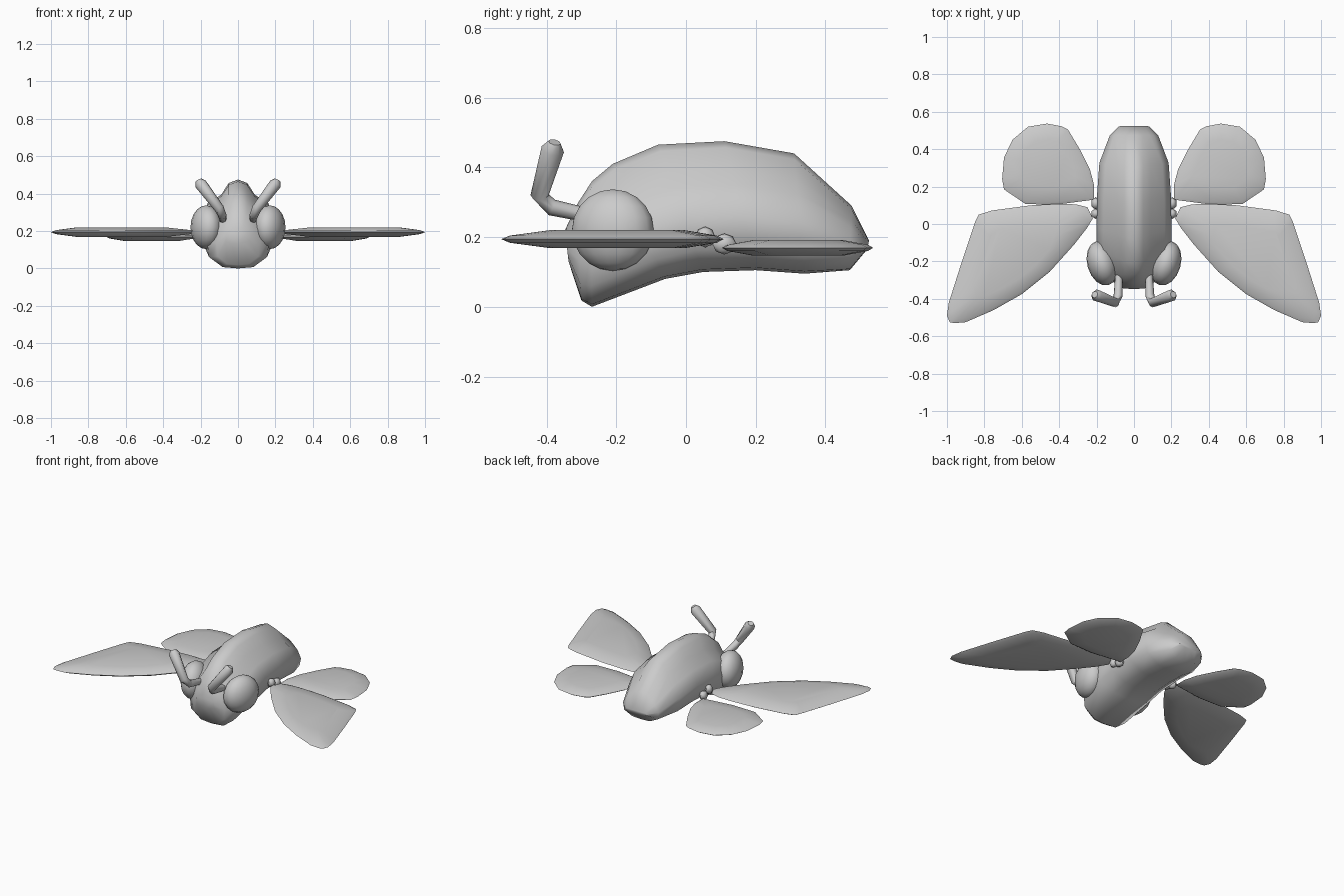
import bpy, bmesh, math
from mathutils import Vector, Matrix

if "Cube" in bpy.data.objects:
    bpy.data.objects.remove(bpy.data.objects["Cube"])


def finish(bm, name, angle=50):
    bmesh.ops.recalc_face_normals(bm, faces=bm.faces)
    mesh = bpy.data.meshes.new(name)
    bm.to_mesh(mesh)
    bm.free()
    ob = bpy.data.objects.new(name, mesh)
    bpy.context.collection.objects.link(ob)
    bpy.ops.object.select_all(action='DESELECT')
    ob.select_set(True)
    bpy.context.view_layer.objects.active = ob
    bpy.ops.object.shade_smooth_by_angle(angle=math.radians(angle))
    return ob


def loft(bm, rings):
    rows = [[bm.verts.new(p) for p in ring] for ring in rings]
    n = len(rows[0])
    for a, b in zip(rows, rows[1:]):
        for i in range(n):
            j = (i + 1) % n
            bm.faces.new((a[i], a[j], b[j], b[i]))
    bm.faces.new(rows[0])
    bm.faces.new(rows[-1])


# Body: stations of top y, top z, bottom y, bottom z, half width
stations = [
    (.525, .19, .52, .165, .08), (.475, .29, .47, .105, .13),
    (.31, .44, .34, .095, .185), (.11, .475, .20, .105, .197),
    (-.08, .465, .05, .10, .20), (-.21, .41, -.06, .08, .20),
    (-.27, .36, -.27, .0, .165), (-.315, .29, -.30, .018, .115),
    (-.347, .22, -.337, .13, .07)]


def body_ring(yt, zt, yb, zb, w):
    # raised back ridge, rounded shoulders, flat belly
    ridge = min(.09, .65 * w)
    half = [(0, 1), (.55 * ridge, .95), (ridge, .78), (.82 * w, .66), (w, .42),
            (.94 * w, .17), (.5 * w, .02), (0, 0)]
    loop = half + [(-x, h) for x, h in half[-2:0:-1]]
    return [(x, yb + (yt - yb) * h, zb + (zt - zb) * h) for x, h in loop]


bm = bmesh.new()
loft(bm, [body_ring(*s) for s in stations])
finish(bm, "body", 60)

# Wing outlines for the right side
front_outline = [
    (.22, .03), (.25, .09), (.31, .105), (.40, .108), (.55, .10), (.76, .072),
    (.83, .05), (.85, .01), (.92, -.20), (.99, -.42), (1, -.49), (.985, -.525),
    (.96, -.53), (.90, -.525), (.75, -.46), (.60, -.375), (.45, -.255),
    (.32, -.11), (.25, -.02)]
rear_outline = [
    (.214, .13), (.214, .21), (.235, .29), (.29, .40), (.353, .505),
    (.385, .522), (.465, .537), (.567, .52), (.65, .45), (.695, .355),
    (.705, .24), (.695, .185), (.58, .107), (.42, .103)]


def wing(name, outline, side, z, thick):
    # lens-like slab with a thin rim
    c = sum((Vector(p) for p in outline), Vector((0, 0))) / len(outline)
    rings = []
    for s, dz in ((.6, -1), (.93, -.4), (1, 0), (.93, .4), (.6, 1)):
        rings.append([(side * (c.x + (x - c.x) * s), c.y + (y - c.y) * s, z + dz * thick)
                      for x, y in outline])
    bm = bmesh.new()
    loft(bm, rings)
    finish(bm, name, 40)


def ball(name, loc, radii, turn=0, u=16, v=10):
    bm = bmesh.new()
    m = (Matrix.Translation(loc) @ Matrix.Rotation(turn, 4, 'Z')
         @ Matrix.Diagonal((*radii, 1)))
    bmesh.ops.create_uvsphere(bm, u_segments=u, v_segments=v, radius=1, matrix=m)
    finish(bm, name, 60)


def tube(name, path, radii, sides=8):
    pts = [Vector(p) for p in path]
    rings = []
    for i, p in enumerate(pts):
        d = (pts[min(i + 1, len(pts) - 1)] - pts[max(i - 1, 0)]).normalized()
        a = d.cross(Vector((1, 0, 0))).normalized()
        b = d.cross(a)
        rings.append([p + radii[i] * (a * math.cos(t) + b * math.sin(t))
                      for t in (2 * math.pi * k / sides for k in range(sides))])
    bm = bmesh.new()
    loft(bm, rings)
    finish(bm, name, 50)


for side, label in ((1, "right"), (-1, "left")):
    wing(label + "_front_wing", front_outline, side, .194, .026)
    wing(label + "_rear_wing", rear_outline, side, .169, .022)
    # Wing joints
    ball(label + "_front_wing_joint", (side * .205, .055, .20), (.025, .028, .03), 0, 6, 4)
    ball(label + "_rear_wing_joint", (side * .205, .11, .18), (.025, .034, .03), 0, 6, 4)
    # Bulging eyes
    ball(label + "_eye", (side * .17, -.21, .22), (.08, .122, .117), side * math.radians(-16))
    # Bent antennae
    tube(label + "_antenna",
         [(side * x, y, z) for x, y, z in
          ((.08, -.27, .26), (.085, -.385, .285), (.10, -.42, .32),
           (.20, -.382, .452), (.21, -.377, .472))],
         (.02, .024, .026, .033, .018))
